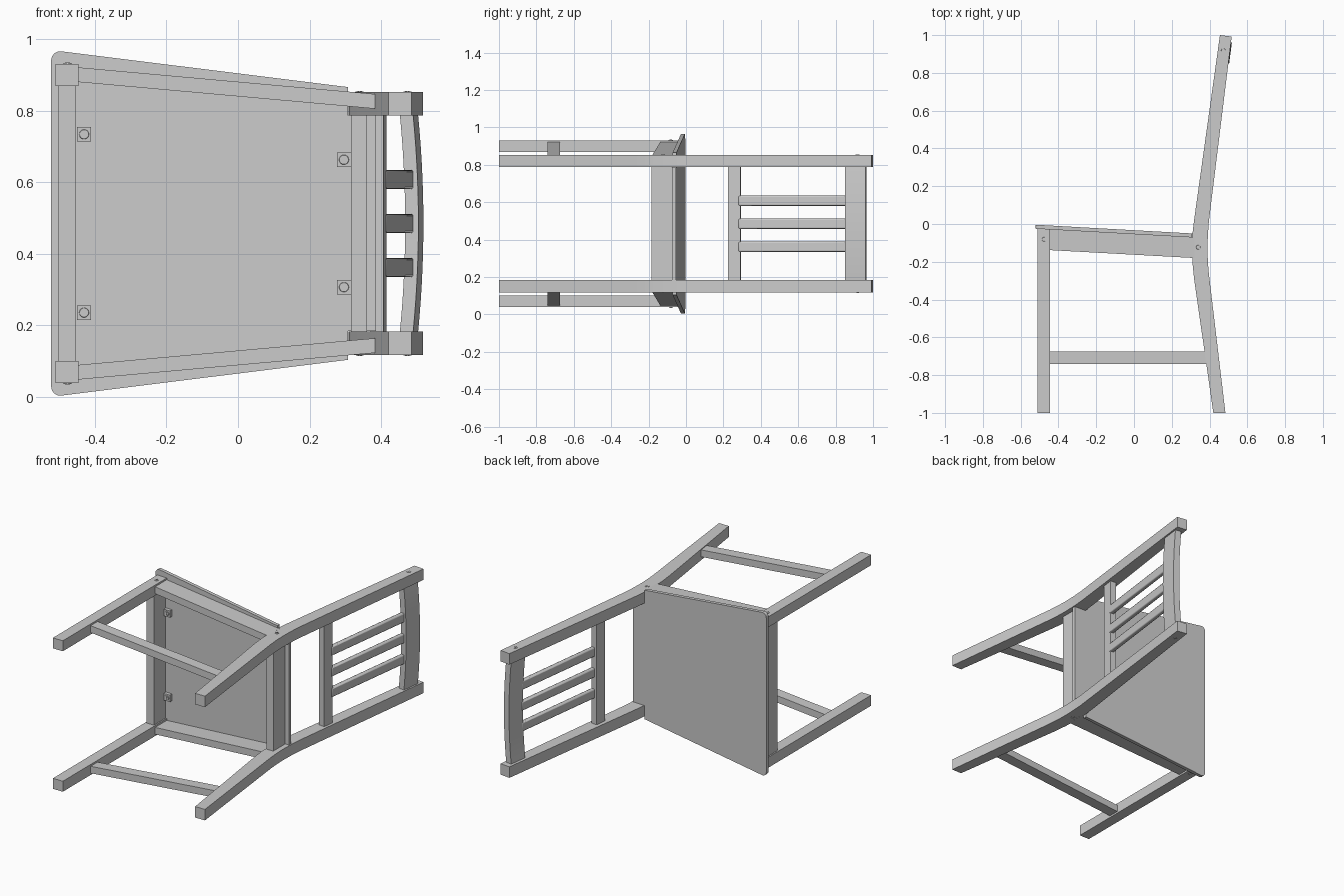
import bpy, bmesh, math
from mathutils import Vector, Matrix

cube = bpy.data.objects.get("Cube")
if cube:
    bpy.data.objects.remove(cube)

MID = 0.485  # mirror plane of the chair, which lies on its side
grey = bpy.data.materials.new("plain_grey")
grey.use_nodes = True
grey.diffuse_color = (0.6, 0.6, 0.6, 1)
grey.node_tree.nodes["Principled BSDF"].inputs["Base Color"].default_value = (0.6, 0.6, 0.6, 1)


def finish(name, bm, bevel=0.0, smooth=False):
    bmesh.ops.recalc_face_normals(bm, faces=bm.faces)
    mesh = bpy.data.meshes.new(name)
    bm.to_mesh(mesh)
    bm.free()
    mesh.materials.append(grey)
    ob = bpy.data.objects.new(name, mesh)
    bpy.context.collection.objects.link(ob)
    if bevel:
        mod = ob.modifiers.new("soft_edges", "BEVEL")
        mod.width, mod.segments = bevel, 2
    if smooth:
        bpy.ops.object.select_all(action="DESELECT")
        ob.select_set(True)
        bpy.context.view_layer.objects.active = ob
        bpy.ops.object.shade_smooth_by_angle(angle=math.radians(30))
    return ob


def loft(name, ring_a, ring_b, **kw):
    """Solid between two matching rings of points."""
    bm = bmesh.new()
    a = [bm.verts.new(p) for p in ring_a]
    b = [bm.verts.new(p) for p in ring_b]
    bm.faces.new(a)
    bm.faces.new(b)
    for i in range(len(a)):
        j = (i + 1) % len(a)
        bm.faces.new((a[i], a[j], b[j], b[i]))
    return finish(name, bm, **kw)


def across(name, profile, lo, hi, **kw):
    """Side profile in x, y extruded along the chair's width."""
    return loft(name, [(x, y, lo) for x, y in profile], [(x, y, hi) for x, y in profile], **kw)


def seat_top(x):
    return -0.004 - 0.0555 * (x + 0.522)


def seat_under(x):
    return seat_top(x) - 0.021


def screw(name, place, normal, radius):
    """Round head with a raised cross."""
    bm = bmesh.new()
    bmesh.ops.create_cone(bm, cap_ends=True, segments=20, radius1=radius, radius2=radius * 0.9, depth=0.004)
    for size in ((1.1, 0.25, 1), (0.25, 1.1, 1)):
        scale = Matrix.Diagonal((size[0] * radius, size[1] * radius, 0.007, 1))
        bmesh.ops.create_cube(bm, size=1, matrix=scale)
    turn = Vector((0, 0, 1)).rotation_difference(Vector(normal)).to_matrix().to_4x4()
    bmesh.ops.transform(bm, matrix=Matrix.Translation(place) @ turn, verts=bm.verts)
    finish(name, bm)


# Seat: tapered board with rounded front corners and a tongue between the rear legs
half = [(0.385, 0.301), (0.307, 0.301), (0.307, 0.381)]
for i in range(5):
    t = math.radians(84 + 96 * i / 4)
    half.append((-0.497 + 0.025 * math.cos(t), 0.456 + 0.025 * math.sin(t)))
outline = half + [(x, -w) for x, w in reversed(half)]
loft("seat", [(x, seat_under(x), MID + w) for x, w in outline],
     [(x, seat_top(x), MID + w) for x, w in outline])

# Side frames, one for each side
rear_profile = [(0.42, -1), (0.318, -0.29), (0.311, -0.22), (0.309, -0.13), (0.311, -0.04),
                (0.318, 0.02), (0.455, 1), (0.517, 0.992), (0.396, 0.01), (0.391, -0.06),
                (0.389, -0.13), (0.391, -0.2), (0.396, -0.26), (0.484, -1)]
for side, s in (("left", 1), ("right", -1)):
    def z(w):
        return MID + s * w

    across(f"rear_leg_{side}", rear_profile, z(0.302), z(0.367), smooth=True)
    front, back = -0.51, -0.445
    across(f"front_leg_{side}", [(front, -1), (back, -1), (back, seat_under(back)),
                                 (front, seat_under(front))], z(0.384), z(0.446))

    # Slanting side rails: upper apron and lower stretcher
    def side_rail(name, x0, x1, low0, top0, low1, top1):
        slope = -0.09
        def ring(x, low, top):
            w = 0.395 + slope * (x + 0.445)
            return [(x, low, z(w)), (x, top, z(w)), (x, top, z(w + 0.041)), (x, low, z(w + 0.041))]
        loft(name, ring(x0, low0, top0), ring(x1, low1, top1))

    side_rail(f"side_apron_{side}", -0.45, 0.32, -0.138, seat_under(-0.45), -0.18, seat_under(0.32))
    side_rail(f"stretcher_{side}", -0.45, 0.39, -0.74, -0.675, -0.74, -0.675)

    # Screw heads on the outer faces of the legs
    for spot, x, y, w in (("front", -0.476, -0.081, 0.446), ("rear", 0.34, -0.123, 0.367),
                          ("top", 0.473, 0.918, 0.367)):
        screw(f"{spot}_screw_{side}", (x, y, z(w)), (0, 0, s), 0.012)

    # Small blocks that fix the seat from below
    for spot, x, w in (("front", -0.43, 0.249), ("rear", 0.296, 0.178)):
        r, u = 0.02, seat_under(x)
        across(f"{spot}_block_{side}", [(x - r, u - 0.02), (x + r, u - 0.02), (x + r, u + 0.004),
                                        (x - r, u + 0.004)], z(w - r), z(w + r))
        screw(f"{spot}_block_screw_{side}", (x, u - 0.021, z(w)), (0, -1, 0), 0.014)

# Rails that join the two sides
across("front_apron", [(-0.502, -0.138), (-0.453, -0.138), (-0.453, seat_under(-0.453)),
                       (-0.502, seat_under(-0.502))], MID - 0.39, MID + 0.39)
across("rear_apron", [(0.315, -0.185), (0.36, -0.185), (0.36, seat_under(0.36)),
                      (0.315, seat_under(0.315))], MID - 0.305, MID + 0.305)
across("lower_back_rail", [(0.37, 0.229), (0.406, 0.225), (0.415, 0.291), (0.378, 0.295)],
       MID - 0.305, MID + 0.305)

# Top rail: bowed backwards, swept in steps across the width
bm = bmesh.new()
section = [(0.452, 0.855), (0.489, 0.85), (0.503, 0.96), (0.466, 0.966)]
rows = []
steps = 14
for i in range(steps + 1):
    t = 2 * i / steps - 1
    bow = 0.015 * (1 - t * t)
    rows.append([bm.verts.new((x + bow, y, MID + 0.305 * t)) for x, y in section])
for a, b in zip(rows, rows[1:]):
    for i in range(4):
        j = (i + 1) % 4
        bm.faces.new((a[i], a[j], b[j], b[i]))
bm.faces.new(rows[0])
bm.faces.new(rows[-1])
finish("top_rail", bm, smooth=True)

# Three rounded back slats
for name, w in (("left", 0.123), ("middle", 0), ("right", -0.123)):
    across(f"back_slat_{name}", [(0.39, 0.28), (0.416, 0.28), (0.491, 0.865), (0.465, 0.865)],
           MID + w - 0.027, MID + w + 0.027, bevel=0.006, smooth=True)
